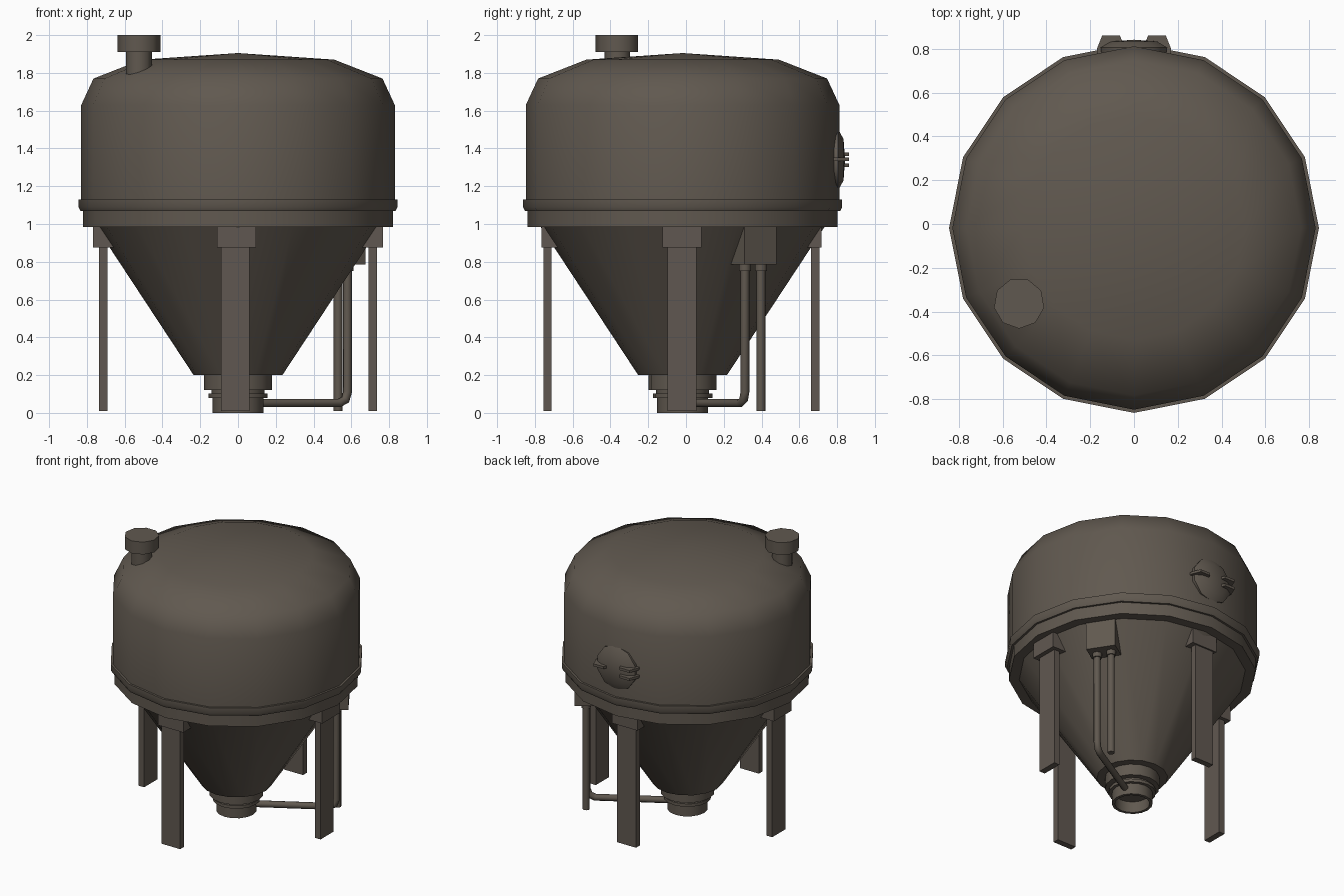
import bpy, bmesh, math
from mathutils import Matrix, Vector

if "Cube" in bpy.data.objects:
    bpy.data.objects.remove(bpy.data.objects["Cube"])

CY = -0.018  # tank axis in y


def material(name, rgb):
    m = bpy.data.materials.new(name)
    m.diffuse_color = (*rgb, 1)
    m.use_nodes = True
    m.node_tree.nodes["Principled BSDF"].inputs["Base Color"].default_value = m.diffuse_color
    return m


STEEL = material("dull brown steel", (0.118, 0.099, 0.079))
LEG_STEEL = material("leg brown steel", (0.118, 0.097, 0.082))


def finish(name, bm, mat, smooth=None):
    bmesh.ops.remove_doubles(bm, verts=bm.verts, dist=1e-5)
    bmesh.ops.recalc_face_normals(bm, faces=bm.faces)
    me = bpy.data.meshes.new(name)
    bm.to_mesh(me)
    bm.free()
    me.materials.append(mat)
    ob = bpy.data.objects.new(name, me)
    bpy.context.collection.objects.link(ob)
    if smooth:
        bpy.ops.object.select_all(action='DESELECT')
        ob.select_set(True)
        bpy.context.view_layer.objects.active = ob
        bpy.ops.object.shade_smooth_by_angle(angle=math.radians(smooth))
    return ob


def lathe(name, profile, sides, matrix, phase=0.0, mat=STEEL, smooth=50):
    """Turn an (r, z) profile around the z axis, then place it with matrix."""
    bm = bmesh.new()
    rings = []
    for r, z in profile:
        if r == 0:
            rings.append([bm.verts.new((0, 0, z))] * sides)
        else:
            rings.append([bm.verts.new((r * math.cos(phase + math.tau * i / sides),
                                        r * math.sin(phase + math.tau * i / sides), z))
                          for i in range(sides)])
    for a, b in zip(rings, rings[1:]):
        for i in range(sides):
            j = (i + 1) % sides
            bm.faces.new(list(dict.fromkeys([a[i], a[j], b[j], b[i]])))
    bm.transform(matrix)
    return finish(name, bm, mat, smooth)


def box(name, size, centre, angle=0.0, mat=STEEL):
    bm = bmesh.new()
    bmesh.ops.create_cube(bm, size=1)
    bm.transform(Matrix.Translation(centre) @ Matrix.Rotation(angle, 4, 'Z')
                 @ Matrix.Diagonal((*size, 1)))
    return finish(name, bm, mat)


def pipe(name, points, radius, sides=8):
    """Sweep a ring along a path, mitring it at each bend."""
    bm = bmesh.new()
    pts = [Vector(p) for p in points]
    dirs = [(b - a).normalized() for a, b in zip(pts, pts[1:])]
    d = dirs[0]
    u = d.orthogonal().normalized()
    v = d.cross(u)
    ring = [pts[0] + radius * (math.cos(math.tau * i / sides) * u
                               + math.sin(math.tau * i / sides) * v) for i in range(sides)]
    rings = [[bm.verts.new(p) for p in ring]]
    for k in range(1, len(pts)):
        d = dirs[k - 1]
        n = (d + dirs[k]).normalized() if k < len(dirs) else d
        ring = [p + d * ((pts[k] - p).dot(n) / d.dot(n)) for p in ring]
        rings.append([bm.verts.new(p) for p in ring])
    for a, b in zip(rings, rings[1:]):
        for i in range(sides):
            j = (i + 1) % sides
            bm.faces.new([a[i], a[j], b[j], b[i]])
    bm.faces.new(rings[0])
    bm.faces.new(rings[-1])
    return finish(name, bm, STEEL, 50)


axis = Matrix.Translation((0, CY, 0))

# Domed tank with rim flange and lower ring
lathe("tank", [(0, 1.905), (0.51, 1.87), (0.765, 1.77), (0.83, 1.63), (0.83, 1.13),
               (0.845, 1.13), (0.845, 1.09), (0.835, 1.07), (0.82, 1.07), (0.82, 0.985),
               (0.74, 0.985)], 16, axis)

# Conical hopper
lathe("hopper", [(0.755, 0.99), (0.235, 0.2), (0.17, 0.2)], 16, axis)

# Stepped outlet, hollow at the bottom
lathe("outlet", [(0.18, 0.205), (0.18, 0.12), (0.14, 0.12), (0.14, 0.102), (0.157, 0.102),
                 (0.157, 0.08), (0.135, 0.08), (0.135, 0), (0.115, 0), (0.115, 0.08),
                 (0, 0.08)], 16, axis)

# Roof vent: neck and cap
vent = Matrix.Translation((-0.525, -0.362, 0))
lathe("vent_neck", [(0.07, 1.92), (0.07, 1.75)], 9, vent, -math.pi / 2)
lathe("vent_cap", [(0, 2.0), (0.116, 2.0), (0.116, 1.91), (0, 1.91)], 9, vent, -math.pi / 2)

# Round hatch on the back
back = Matrix.Translation((0, 0, 1.34)) @ Matrix.Rotation(-math.pi / 2, 4, 'X')
lathe("hatch", [(0, 0.842), (0.11, 0.834), (0.16, 0.806), (0.155, 0.77)], 10, back,
      math.pi / 2)


def hatch_arm(name, side, z):
    bm = bmesh.new()
    outline = [(0.17, 0.78), (0.17, 0.80), (0.145, 0.862), (0.065, 0.862),
               (0.052, 0.83), (0.052, 0.78)]
    f = bm.faces.new([bm.verts.new((side * x, y, z - 0.009)) for x, y in outline])
    new = bmesh.ops.extrude_face_region(bm, geom=[f])["geom"]
    bmesh.ops.translate(bm, vec=(0, 0, 0.018),
                        verts=[e for e in new if isinstance(e, bmesh.types.BMVert)])
    finish(name, bm, STEEL)


# One latch and two hinges
hatch_arm("hatch_latch", 1, 1.342)
hatch_arm("hatch_hinge_upper", -1, 1.37)
hatch_arm("hatch_hinge_lower", -1, 1.312)

# Four flat legs with mounting brackets under the ring
for label, side in (("right", 1), ("left", -1)):
    box(label + "_leg", (0.045, 0.152, 0.975), (side * 0.713, -0.021, 0.4975), mat=LEG_STEEL)
    box(label + "_bracket", (0.17, 0.205, 0.115), (side * 0.682, -0.021, 0.9325), mat=LEG_STEEL)
for label, side in (("back", 1), ("front", -1)):
    box(label + "_leg", (0.152, 0.044, 0.975), (-0.015, -0.024 + side * 0.709, 0.4975),
        mat=LEG_STEEL)
    box(label + "_bracket", (0.205, 0.15, 0.115), (-0.008, -0.024 + side * 0.667, 0.9325),
        mat=LEG_STEEL)

# Control box set radially on the hopper
turn = math.radians(33)
box("control_box", (0.15, 0.2, 0.2), (0.557, 0.354, 0.885), turn)

# Pipes from the box: one bends to the outlet, one drops to the floor
pipe("feed_pipe", [(0.58, 0.312, 0.8), (0.58, 0.312, 0.11), (0.568, 0.305, 0.07),
                   (0.535, 0.287, 0.052), (0.1, 0.035, 0.052)], 0.023)
pipe("drop_pipe", [(0.53, 0.396, 0.8), (0.53, 0.396, 0.01)], 0.024)
for name, x, y in (("feed_collar", 0.58, 0.312), ("drop_collar", 0.53, 0.396)):
    pipe(name, [(x, y, 0.8), (x, y, 0.752)], 0.032)
